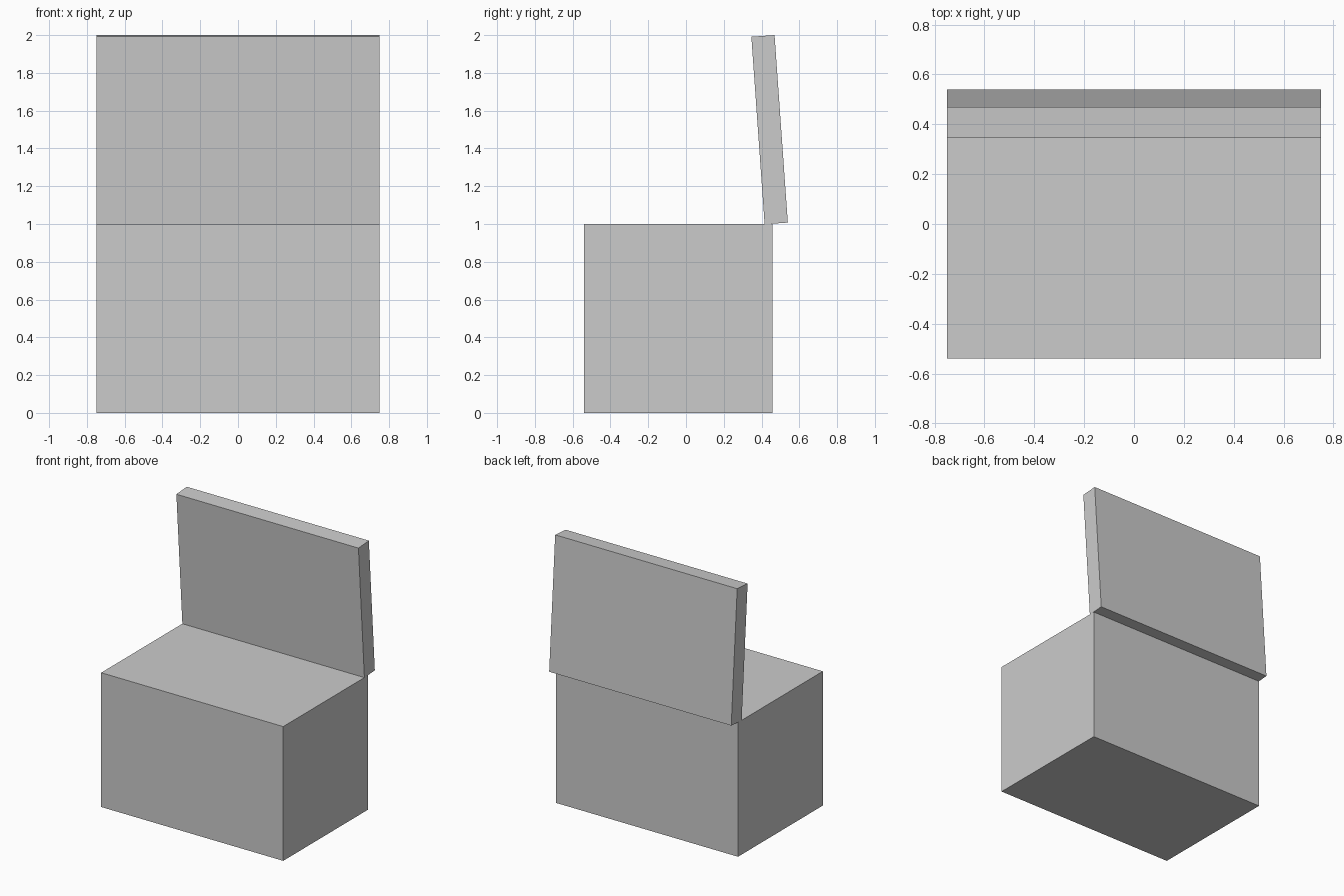
import bpy
import math
from mathutils import Matrix, Vector

if "Cube" in bpy.data.objects:
    bpy.data.objects.remove(bpy.data.objects["Cube"])

WIDTH = 1.5


def box(name, size, center, tilt=0.0):
    bpy.ops.mesh.primitive_cube_add(size=1)
    ob = bpy.context.object
    ob.name = name
    ob.data.transform(Matrix.Diagonal((*size, 1)))
    ob.location = center
    ob.rotation_euler.x = tilt
    return ob


# Chest body
box("chest_body", (WIDTH, 0.998, 1.0), (0, -0.04, 0.5))

# Open lid, standing on the back edge and leaning slightly forward
tilt = math.radians(4.05)
length, thickness = 0.995, 0.123
lower_back = Vector((0, 0.539, 1.0075))
to_center = Vector((0, -thickness / 2, length / 2))
center = lower_back + Matrix.Rotation(tilt, 3, 'X') @ to_center
box("chest_lid", (WIDTH, thickness, length), center, tilt)
